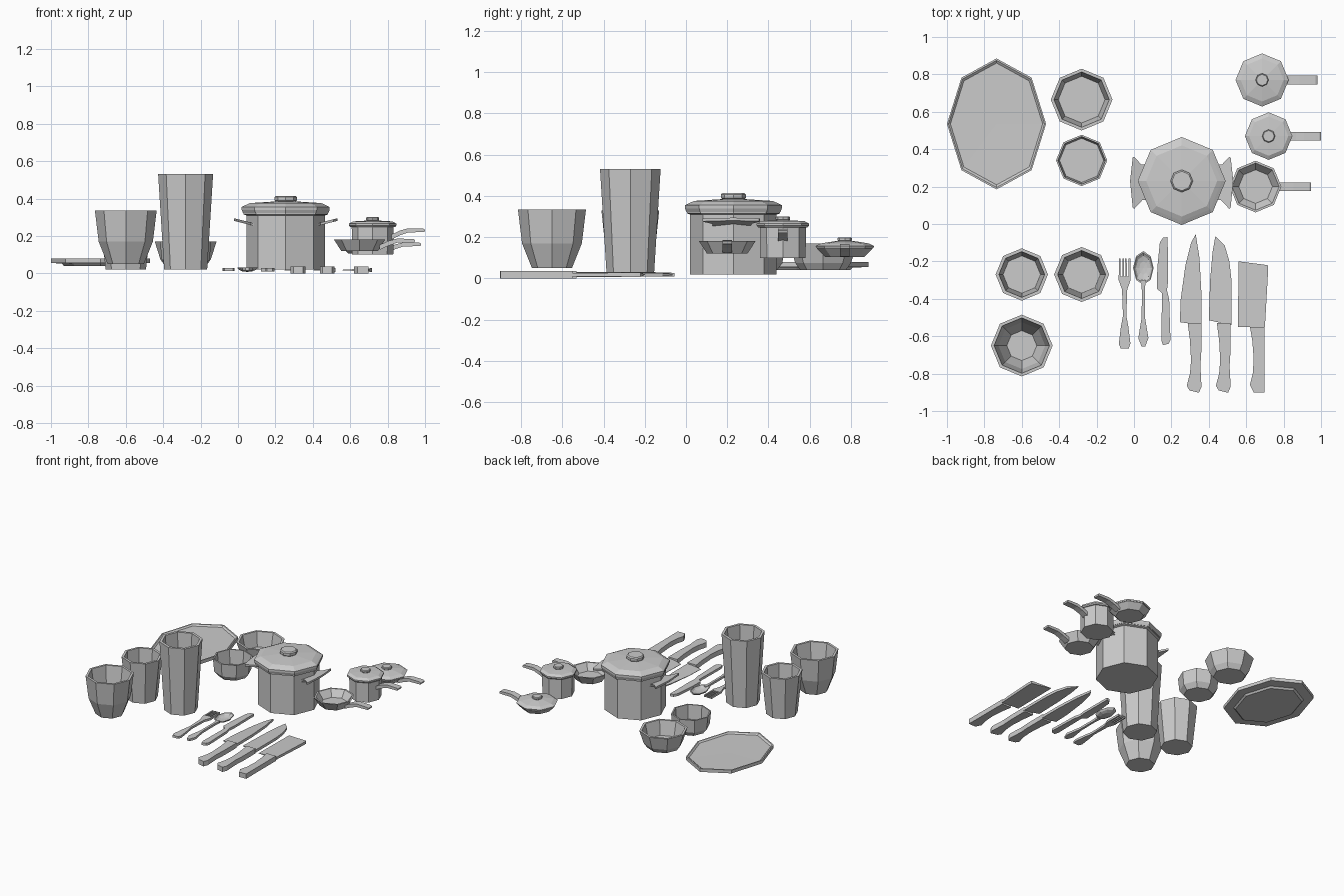
import bpy, bmesh
from math import cos, sin, pi


def finish(name, bm):
    bmesh.ops.recalc_face_normals(bm, faces=bm.faces)
    me = bpy.data.meshes.new(name)
    bm.to_mesh(me)
    bm.free()
    ob = bpy.data.objects.new(name, me)
    bpy.context.collection.objects.link(ob)
    return ob


def lathe(name, cx, cy, profile, sx=1, sy=1, n=8):
    """Revolve an (r, z) profile; r = 0 points become poles."""
    bm = bmesh.new()
    rings = []
    for r, z in profile:
        if r == 0:
            rings.append([bm.verts.new((cx, cy, z))] * n)
        else:
            rings.append([bm.verts.new((cx + sx * r * cos(2 * pi * i / n),
                                        cy + sy * r * sin(2 * pi * i / n), z)) for i in range(n)])
    for a, b in zip(rings, rings[1:]):
        for i in range(n):
            j = (i + 1) % n
            bm.faces.new(list(dict.fromkeys((a[i], a[j], b[j], b[i]))))
    return finish(name, bm)


def slab(name, pts, t0, t1, place=lambda u, v, t: (u, v, t)):
    """Extrude a flat outline between t0 and t1, mapped into space by place."""
    bm = bmesh.new()
    lo = [bm.verts.new(place(u, v, t0)) for u, v in pts]
    hi = [bm.verts.new(place(u, v, t1)) for u, v in pts]
    bm.faces.new(lo[::-1])
    bm.faces.new(hi)
    for i in range(len(pts)):
        j = (i + 1) % len(pts)
        bm.faces.new((lo[i], lo[j], hi[j], hi[i]))
    return finish(name, bm)


def sym(cx, half):
    return [(cx + x, y) for x, y in half] + [(cx - x, y) for x, y in reversed(half)]


# Oval plate
lathe("plate", -0.735, 0.535,
      [(0, .04), (.74, .04), (.78, .052), (1, .056), (1, .08), (.97, .08), (.93, .07), (0, .068)],
      sx=.265, sy=.35)

# Bowls
lathe("large_bowl", -0.28, 0.665,
      [(0, .04), (.11, .04), (.135, .075), (.165, .17), (.148, .17), (.125, .065), (0, .065)])
lathe("small_bowl", -0.28, 0.34,
      [(0, .04), (.10, .04), (.128, .075), (.137, .17), (.127, .17), (.118, .065), (0, .065)])

# Cups
lathe("tall_cup", -0.28, -0.27,
      [(0, .02), (.115, .02), (.147, .53), (.128, .53), (.10, .045), (0, .045)])
lathe("medium_cup", -0.60, -0.27,
      [(0, .02), (.108, .02), (.14, .33), (.122, .33), (.10, .045), (0, .045)])
lathe("round_cup", -0.60, -0.65,
      [(0, .05), (.097, .05), (.145, .17), (.165, .335), (.148, .335), (.125, .175), (.08, .075), (0, .075)])

# Stock pot with lid and knob
PX, PY = .255, .23
lathe("pot_body", PX, PY, [(0, .02), (.21, .02), (.21, .31), (.225, .315), (.225, .33), (0, .33)])
lathe("pot_lid", PX, PY, [(0, .322), (.228, .322), (.235, .34), (.235, .355), (.215, .365),
                          (.19, .376), (.05, .385), (0, .385)])
lathe("pot_knob", PX, PY, [(0, .38), (.05, .38), (.06, .39), (.06, .408), (.052, .415), (0, .415)])

# Pot side handles: flat loops rising outward
loop = [(.17, .085), (.185, .055), (.255, .13), (.262, .125), (.276, 0), (.262, -.14),
        (.255, -.15), (.185, -.075), (.17, -.10), (.20, -.055), (.247, -.105),
        (.262, 0), (.247, .09), (.20, .045)]
for side, s in (("left", -1), ("right", 1)):
    slab("pot_handle_" + side, loop, -.007, .007,
         lambda u, v, t, s=s: (PX + s * u, PY + v, .265 + t + (u - .185) * .25))


def pan_handle(name, x0, length, y, z0):
    side = [(0, .012), (.25, .034), (.5, .046), (.95, .044), (1, .038), (.98, .026),
            (.5, .024), (.25, .008), (0, -.014)]
    slab(name, side, -.023, .023, lambda u, v, t: (x0 + u * length, y + t, z0 + v))


# Open frying pan
lathe("frying_pan", .65, .20,
      [(0, .12), (.098, .12), (.138, .182), (.126, .182), (.09, .132), (0, .132)])
pan_handle("frying_pan_handle", .757, .19, .20, .14)

# Saucepan with lid
lathe("saucepan_body", .72, .47, [(0, .10), (.11, .10), (.112, .25), (0, .25)])
lathe("saucepan_lid", .72, .47, [(0, .248), (.12, .248), (.127, .256), (.127, .266), (.105, .278), (0, .284)])
pan_handle("saucepan_handle", .82, .18, .47, .195)

# Low pan with lid
lathe("low_pan_body", .685, .77, [(0, .105), (.095, .105), (.135, .145), (.135, .152), (0, .152)])
lathe("low_pan_lid", .685, .77, [(0, .148), (.138, .148), (.142, .157), (.115, .170), (.04, .182), (0, .182)])
pan_handle("low_pan_handle", .79, .19, .77, .12)

# Small lid knobs
for name, x, y, z in (("saucepan_knob", .72, .47, .28), ("low_pan_knob", .685, .77, .178)):
    lathe(name, x, y, [(0, z), (.028, z), (.035, z + .006), (.035, z + .017), (.03, z + .021), (0, z + .021)])

# Fork
slab("fork", sym(-.05, [(.004, -.28), (.003, -.185), (.011, -.185), (.012, -.28), (.021, -.28),
                        (.021, -.185), (.030, -.185), (.032, -.30), (.014, -.35), (.009, -.49),
                        (.02, -.55), (.031, -.64), (.022, -.665)]), .014, .03)

# Spoon
lathe("spoon_bowl", .05, -.235,
      [(0, .008), (.5, .011), (.85, .02), (1, .032), (.9, .032), (.72, .022), (.4, .016), (0, .014)],
      sx=.055, sy=.09)
slab("spoon_handle", sym(.05, [(.012, -.30), (.008, -.36), (.009, -.50), (.027, -.61), (.010, -.655)]),
     .016, .032)

# Table knife
slab("table_knife", [(.18, -.07), (.182, -.31), (.176, -.355), (.188, -.40), (.195, -.62), (.185, -.64),
                     (.155, -.648), (.146, -.62), (.15, -.37), (.122, -.345), (.125, -.23),
                     (.138, -.10), (.155, -.073)], .01, .028)


def blade(name, pts):
    """Blade that thins from the spine (+x) to the cutting edge (-x)."""
    x0, x1 = min(p[0] for p in pts), max(p[0] for p in pts)
    slab(name, pts, -1, 1, lambda u, v, t: (u, v, .018 + t * (.001 + .009 * (u - x0) / (x1 - x0))))


# Kitchen knives and cleaver
blade("slim_knife_blade", [(.33, -.055), (.35, -.18), (.36, -.36), (.36, -.54), (.245, -.525),
                           (.25, -.40), (.275, -.22), (.305, -.10)])
blade("chef_knife_blade", [(.435, -.065), (.485, -.115), (.51, -.20), (.52, -.29), (.52, -.54),
                           (.40, -.515), (.407, -.30), (.42, -.15)])
blade("cleaver_blade", [(.56, -.20), (.715, -.22), (.717, -.25), (.70, -.55), (.555, -.55)])
grip = [(0, 0), (.073, 0), (.073, -.15), (.068, -.23), (.074, -.34), (.06, -.372), (.01, -.36),
        (-.005, -.335), (.012, -.27), (.018, -.20), (.012, -.09)]
for name, x in (("slim_knife_handle", .287), ("chef_knife_handle", .443)):
    slab(name, [(x + u, -.53 + v) for u, v in grip], 0, .036)
slab("cleaver_handle", [(.62, -.55), (.697, -.55), (.697, -.90), (.64, -.90), (.62, -.86),
                        (.635, -.80), (.64, -.72), (.632, -.62)], 0, .036)
